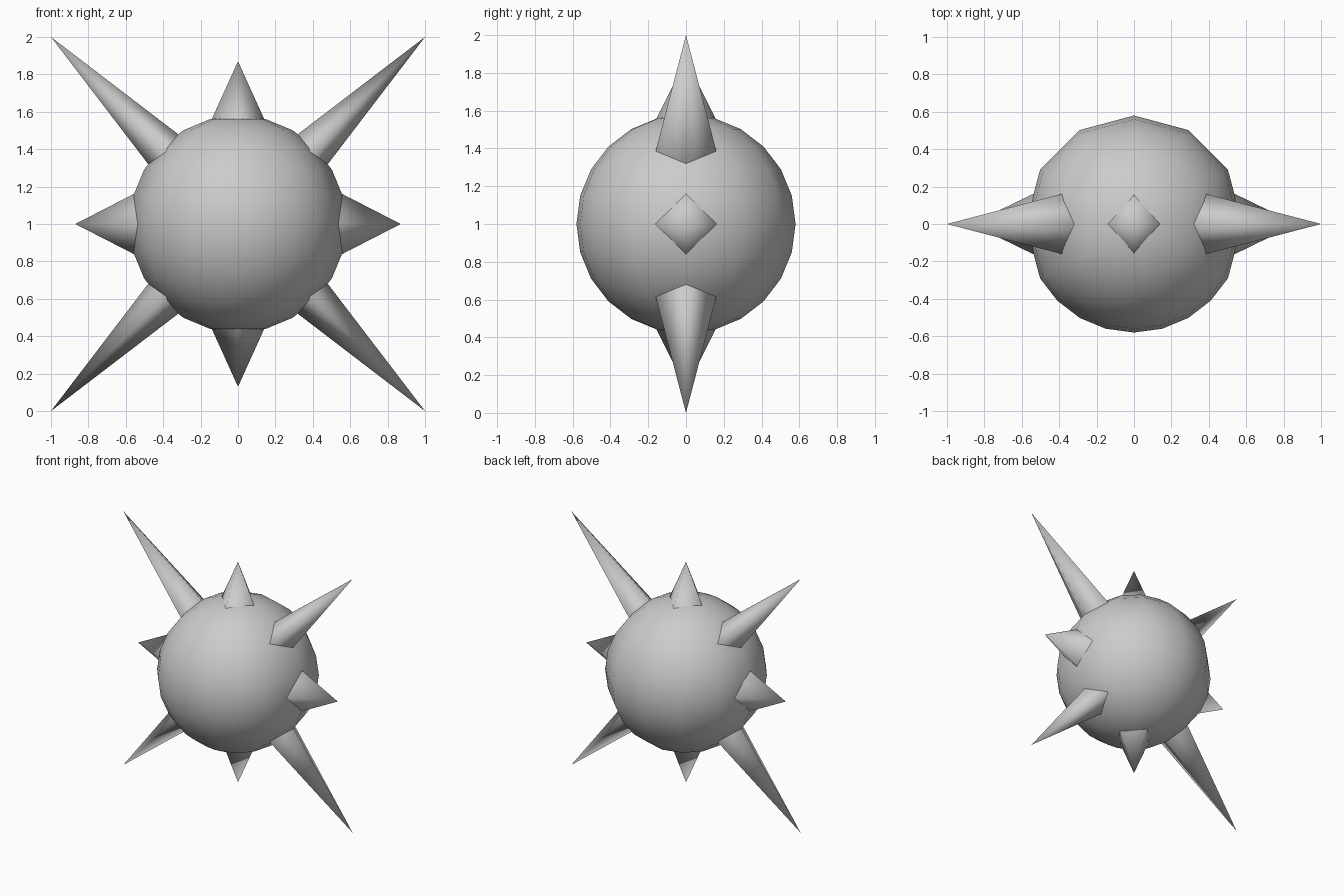
import bpy, bmesh
from math import sin, cos, radians, sqrt
from mathutils import Vector

if "Cube" in bpy.data.objects:
    bpy.data.objects.remove(bpy.data.objects["Cube"])

CENTRE = Vector((0, 0, 1))
R = 0.58


def finish(name, bm):
    bmesh.ops.recalc_face_normals(bm, faces=bm.faces)
    for f in bm.faces:
        f.smooth = True
    me = bpy.data.meshes.new(name)
    bm.to_mesh(me)
    bm.free()
    ob = bpy.data.objects.new(name, me)
    ob.location = CENTRE
    bpy.context.collection.objects.link(ob)
    return ob


# round body: 15 degree rings, finer columns on the front than on the back
def body():
    columns = list(range(0, 211, 30)) + list(range(225, 331, 15))
    bm = bmesh.new()
    top, bottom = bm.verts.new((0, 0, R)), bm.verts.new((0, 0, -R))
    rings = []
    for lat in range(75, -76, -15):
        a = radians(lat)
        rings.append([bm.verts.new((R * cos(a) * cos(radians(c)),
                                    R * cos(a) * sin(radians(c)),
                                    R * sin(a))) for c in columns])
    n = len(columns)
    for i in range(n):
        j = (i + 1) % n
        bm.faces.new((top, rings[0][i], rings[0][j]))
        bm.faces.new((bottom, rings[-1][j], rings[-1][i]))
        for a, b in zip(rings, rings[1:]):
            bm.faces.new((a[i], b[i], b[j], a[j]))
    finish("round_body", bm)


# four-sided spike lying in the xz plane, with its root just under the surface
def spike(name, direction, length, half_plane, half_y, root=0.5):
    d = Vector(direction).normalized()
    y = Vector((0, 1, 0))
    side = d.cross(y)
    bm = bmesh.new()
    tip = bm.verts.new(d * length)
    base = [bm.verts.new(d * root + off) for off in
            (side * half_plane, y * half_y, -side * half_plane, -y * half_y)]
    for i in range(4):
        bm.faces.new((tip, base[i], base[(i + 1) % 4]))
    finish(name, bm)


body()

# long diagonal spikes
for x in (-1, 1):
    for z in (-1, 1):
        name = ("left" if x < 0 else "right") + ("_lower" if z < 0 else "_upper")
        spike("long_spike_" + name, (x, 0, z), sqrt(2), 0.122, 0.169)

# short spikes along the axes
for s, upright, across in ((1, "top", "right"), (-1, "bottom", "left")):
    spike("short_spike_" + upright, (0, 0, s), 0.87, 0.168, 0.185)
    spike("short_spike_" + across, (s, 0, 0), 0.87, 0.19, 0.18)
